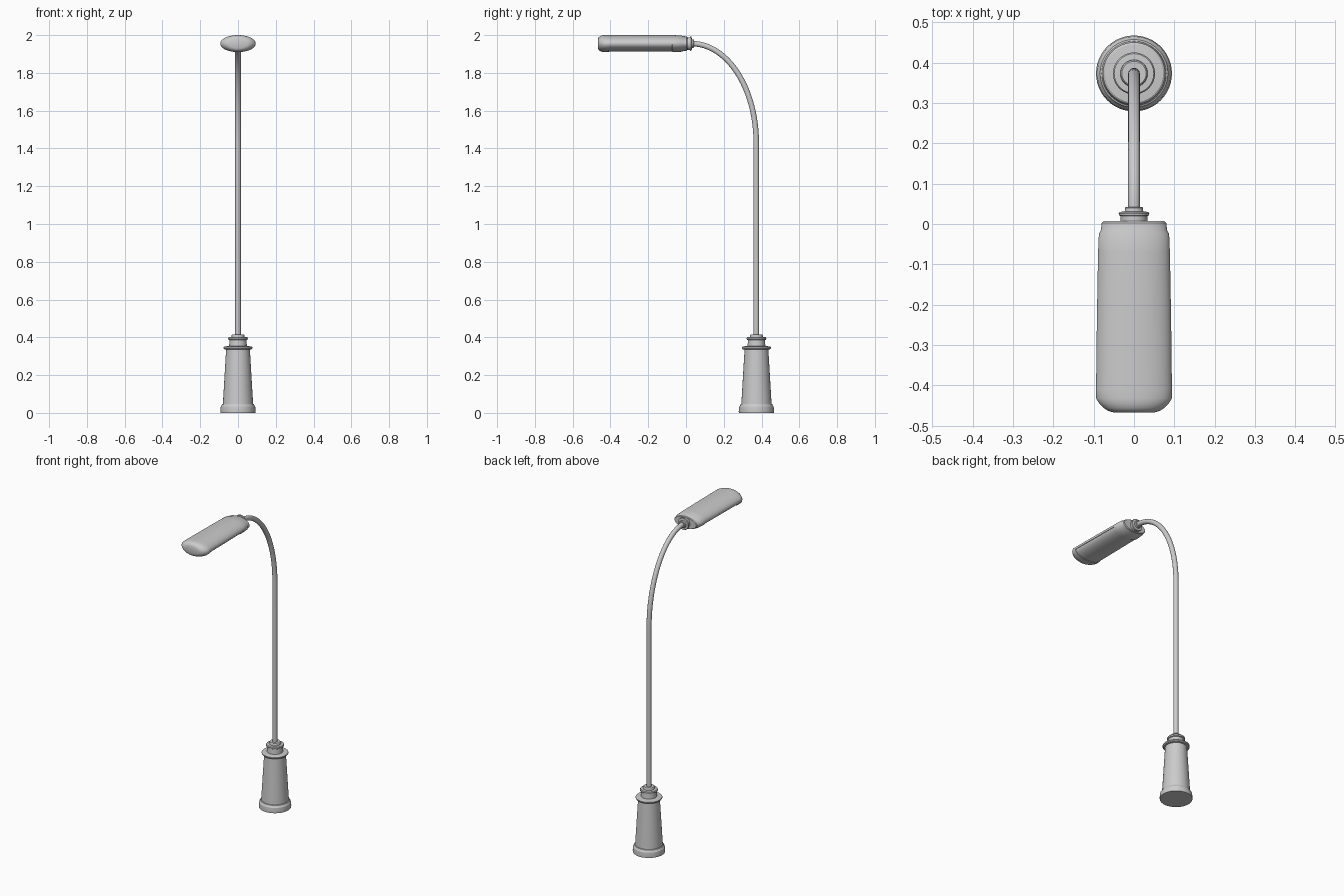
import bpy, bmesh, math

if "Cube" in bpy.data.objects:
    bpy.data.objects.remove(bpy.data.objects["Cube"])

POST_Y, HEAD_Z = 0.373, 1.955


def finish(name, bm, angle=30):
    bmesh.ops.recalc_face_normals(bm, faces=bm.faces)
    me = bpy.data.meshes.new(name)
    bm.to_mesh(me)
    bm.free()
    ob = bpy.data.objects.new(name, me)
    bpy.context.collection.objects.link(ob)
    smooth(ob, angle)
    return ob


def smooth(ob, angle=30):
    bpy.ops.object.select_all(action='DESELECT')
    ob.select_set(True)
    bpy.context.view_layer.objects.active = ob
    bpy.ops.object.shade_smooth_by_angle(angle=math.radians(angle))


def loft(rings):
    """Skin a list of closed rings and cap both ends."""
    bm = bmesh.new()
    vs = [[bm.verts.new(p) for p in r] for r in rings]
    n = len(rings[0])
    for a, b in zip(vs, vs[1:]):
        for i in range(n):
            bm.faces.new((a[i], a[(i + 1) % n], b[(i + 1) % n], b[i]))
    bm.faces.new(vs[0])
    bm.faces.new(vs[-1])
    return bm


def circle(n, rx, ry):
    return [(rx * math.cos(2 * math.pi * i / n), ry * math.sin(2 * math.pi * i / n))
            for i in range(n)]


# Turned pedestal
base_profile = [(0.093, 0), (0.094, 0.008), (0.091, 0.033), (0.087, 0.038), (0.084, 0.046),
                (0.080, 0.048), (0.063, 0.335), (0.073, 0.337), (0.077, 0.342),
                (0.077, 0.348), (0.072, 0.352), (0.047, 0.354), (0.045, 0.385),
                (0.051, 0.388), (0.052, 0.396), (0.049, 0.401), (0.034, 0.402),
                (0.033, 0.412), (0.030, 0.416)]
finish("base", loft([[(x, y + POST_Y, z) for x, y in circle(48, r, r)]
                     for r, z in base_profile]))

# Pole with a quarter-ellipse bend into the lamp head
path = [(POST_Y - 0.001, 0.40)]
for i in range(25):
    t = math.pi / 2 * i / 24
    path.append((0.03 + 0.342 * math.cos(t), 1.43 + 0.525 * math.sin(t)))
path.append((0.0, HEAD_Z))
cu = bpy.data.curves.new("pole", 'CURVE')
cu.dimensions = '3D'
cu.bevel_depth = 0.0148
cu.bevel_resolution = 5
cu.use_fill_caps = True
sp = cu.splines.new('POLY')
sp.points.add(len(path) - 1)
for p, (y, z) in zip(sp.points, path):
    p.co = (0, y, z, 1)
pole = bpy.data.objects.new("pole", cu)
bpy.context.collection.objects.link(pole)
bpy.ops.object.select_all(action='DESELECT')
pole.select_set(True)
bpy.context.view_layer.objects.active = pole
bpy.ops.object.convert(target='MESH')
smooth(bpy.context.view_layer.objects.active, 40)

# Stepped collar joining pole and head
collar_profile = [(0.033, 0.0), (0.033, 0.020), (0.037, 0.021), (0.038, 0.026),
                  (0.036, 0.030), (0.023, 0.031), (0.022, 0.040), (0.020, 0.042)]
finish("collar", loft([[(x, y, HEAD_Z + z) for x, z in circle(32, r, r)]
                       for r, y in collar_profile]))

# Lamp head: elliptical sections (y, half width, half height)
sections = [(0.007, 0.076, 0.034), (0.003, 0.080, 0.038), (-0.016, 0.082, 0.040),
            (-0.024, 0.087, 0.043), (-0.07, 0.089, 0.045), (-0.24, 0.092, 0.045),
            (-0.41, 0.094, 0.045), (-0.432, 0.094, 0.045), (-0.445, 0.086, 0.0435),
            (-0.456, 0.075, 0.039), (-0.463, 0.064, 0.033), (-0.467, 0.050, 0.024)]
bm = loft([[(x, y, HEAD_Z + z) for x, z in circle(64, w, h)] for y, w, h in sections])
bmesh.ops.recalc_face_normals(bm, faces=bm.faces)

# Recessed light panel on the underside
panel = [f for f in bm.faces if len(f.verts) == 4 and -0.41 < f.calc_center_median().y < -0.07
         and f.calc_center_median().z < HEAD_Z]
bmesh.ops.inset_region(bm, faces=panel, thickness=0.002, depth=0)
bmesh.ops.inset_region(bm, faces=panel, thickness=0.0008, depth=-0.003)
finish("lamp_head", bm, 35)
